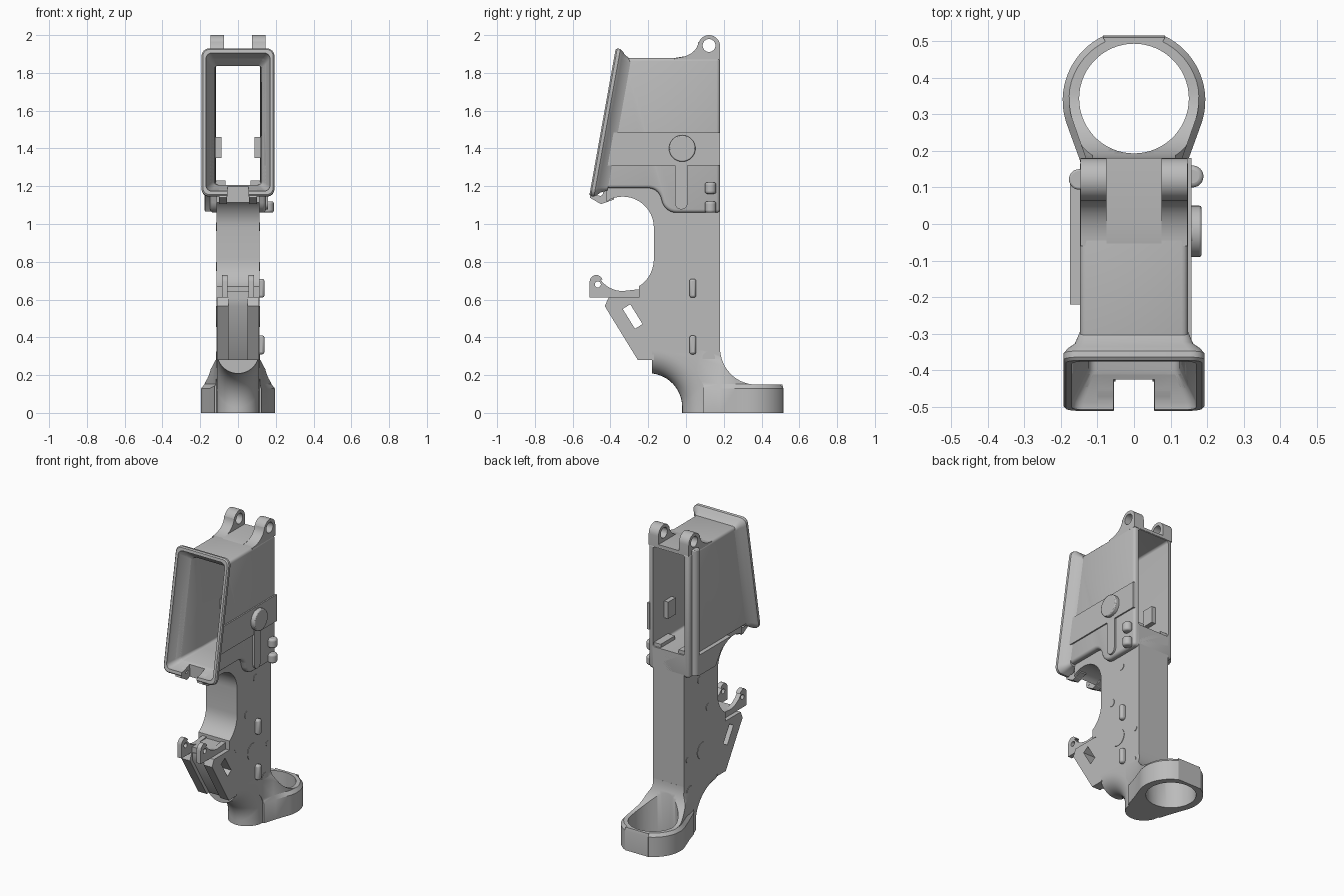
import bpy, bmesh, math
from mathutils import Vector

cube = bpy.data.objects.get("Cube")
if cube:
    bpy.data.objects.remove(cube, do_unlink=True)

mat = bpy.data.materials.new("light grey")
mat.use_nodes = True
GREY = (0.5, 0.5, 0.5, 1)
mat.diffuse_color = GREY
mat.node_tree.nodes["Principled BSDF"].inputs["Base Color"].default_value = GREY


def loft(name, rings):
    """Closed solid through equal-length rings of points."""
    bm = bmesh.new()
    loops = [[bm.verts.new(p) for p in ring] for ring in rings]
    n = len(loops[0])
    for a, b in zip(loops, loops[1:]):
        for i in range(n):
            bm.faces.new((a[i], a[(i + 1) % n], b[(i + 1) % n], b[i]))
    bm.faces.new(loops[0])
    bm.faces.new(loops[-1])
    bmesh.ops.recalc_face_normals(bm, faces=bm.faces)
    mesh = bpy.data.meshes.new(name)
    bm.to_mesh(mesh)
    bm.free()
    obj = bpy.data.objects.new(name, mesh)
    bpy.context.collection.objects.link(obj)
    mesh.materials.append(mat)
    return obj


def side(name, pts, x0, x1):
    """Extrude a (y, z) profile across x."""
    return loft(name, [[(x, y, z) for y, z in pts] for x in (x0, x1)])


def plan(name, pts, z0, z1):
    return loft(name, [[(x, y, z) for x, y in pts] for z in (z0, z1)])


def box(name, x, y, z):
    return side(name, [(y[0], z[0]), (y[1], z[0]), (y[1], z[1]), (y[0], z[1])], *x)


def arc(cy, cz, r, a0, a1, n=12, rz=None):
    out = []
    for i in range(n + 1):
        a = math.radians(a0 + (a1 - a0) * i / n)
        out.append((cy + r * math.cos(a), cz + (rz or r) * math.sin(a)))
    return out


def disc(name, y, z, r, x0, x1):
    return side(name, arc(y, z, r, 0, 352.5, 47), x0, x1)


def boolean(obj, tool, op="DIFFERENCE"):
    mod = obj.modifiers.new(op.lower(), "BOOLEAN")
    mod.operation, mod.solver, mod.object = op, "EXACT", tool
    bpy.context.view_layer.objects.active = obj
    bpy.ops.object.modifier_apply(modifier=mod.name)
    bpy.data.objects.remove(tool, do_unlink=True)


def bevel(obj, width, segments=2):
    mod = obj.modifiers.new("bevel", "BEVEL")
    mod.width, mod.segments, mod.limit_method = width, segments, "ANGLE"
    mod.angle_limit = math.radians(50)


# Slanted mouth frame: U runs along the lip, N points into the body
MID = Vector((0, -0.442, 1.54))
U = Vector((0, 0.14, 0.78)).normalized()
N = Vector((0, U.z, -U.y))
CORNERS = ((1, 1, 0), (-1, 1, 90), (-1, -1, 180), (1, -1, 270))


def mouth_ring(depth, w, h, r):
    pts = []
    for sx, su, a in CORNERS:
        pts += arc(sx * (w - r), su * (h - r), r, a, a + 90, 6)
    return [tuple(MID + Vector((x, 0, 0)) + U * u + N * depth) for x, u in pts]


def y_ring(y, w, z0, z1, r):
    pts = []
    for sx, sz, a in CORNERS:
        pts += arc(sx * (w - r), z1 - r if sz > 0 else z0 + r, r, a, a + 90, 6)
    return [(x, y, z) for x, z in pts]


def mouth_cutter():
    return loft("mouth_cutter", [mouth_ring(-0.05, 0.173, 0.378, 0.03),
                                 mouth_ring(0.02, 0.168, 0.368, 0.03),
                                 mouth_ring(0.10, 0.125, 0.32, 0.02),
                                 y_ring(-0.2, 0.12, 1.207, 1.865, 0.015),
                                 y_ring(0.25, 0.115, 1.207, 1.865, 0.015)])


def notch_cutter():
    return box("notch_cutter", (-0.056, 0.056), (-0.6, -0.425), (1.05, 1.26))


# Flared mouth, notched at the bottom
lip = loft("flared_mouth", [mouth_ring(0, 0.186, 0.39, 0.035),
                            mouth_ring(0.008, 0.193, 0.397, 0.04),
                            mouth_ring(0.025, 0.193, 0.397, 0.04),
                            mouth_ring(0.04, 0.182, 0.386, 0.04),
                            mouth_ring(0.055, 0.162, 0.37, 0.03),
                            mouth_ring(0.09, 0.148, 0.352, 0.02)])
boolean(lip, mouth_cutter())
boolean(lip, notch_cutter())

# Upper housing with a sweeping lower edge
lower_edge = [(-0.46, 1.19), (-0.2, 1.19)] + arc(-0.2, 1.12, 0.07, 80, 20, 5)
lower_edge += arc(-0.05, 1.14, 0.08, 200, 270, 6)
housing = side("housing", lower_edge + [(0.18, 1.06), (0.18, 1.88), (-0.34, 1.88)], -0.148, 0.148)
bevel(housing, 0.018, 3)
bpy.context.view_layer.objects.active = housing
bpy.ops.object.modifier_apply(modifier="bevel")
boolean(housing, mouth_cutter())
boolean(housing, notch_cutter())

# Paired rounded ears on top, with a low floor between them
ear = arc(0.122, 1.942, 0.058, 0, 170, 14) + arc(-0.06, 1.965, 0.125, 0, -90, 8, 0.086)
ear += [(-0.06, 1.87), (0.18, 1.87)]
for sx, label in ((1, "left"), (-1, "right")):
    e = side("top_ear_" + label, ear, sx * 0.075, sx * 0.146)
    boolean(e, disc("ear_cutter", 0.122, 1.945, 0.034, -0.3, 0.3))
side("ear_floor", [(-0.06, 1.87), (-0.06, 1.879), (0, 1.889), (0.18, 1.889), (0.18, 1.87)],
     -0.075, 0.075)

# Solid centre body, with the curved finger opening on its front edge
body_pts = [(0.18, 0.33), (0.18, 1.2), (-0.42, 1.2), (-0.42, 1.115)]
body_pts += arc(-0.335, 0.98, 0.165, 115, 0, 14)
body_pts += arc(-0.335, 0.815, 0.165, 0, -90, 10, 0.17)
body_pts += [(-0.335, 0.61)] + arc(-0.24, 0.55, 0.06, 90, 0, 6) + [(-0.18, 0.33)]
body = side("centre_body", body_pts, -0.113, 0.113)
boolean(body, box("front_cutter", (-0.3, 0.3), (-0.6, -0.25), (0.4, 0.72)))
boolean(body, mouth_cutter())

# Lugs around the finger opening, and plain pads inside the mouth
guard = [(-0.2, 0.61), (-0.51, 0.61)] + arc(-0.475, 0.695, 0.035, 180, 20, 8)
guard += arc(-0.335, 0.79, 0.145, 215, 270, 8) + [(-0.2, 0.66)]
upper = [(-0.51, 1.14), (-0.45, 1.105), (-0.38, 1.13), (-0.38, 1.2), (-0.49, 1.2)]
for sx, label in ((1, "left"), (-1, "right")):
    g = side("lower_lug_" + label, guard, sx * 0.055, sx * 0.085)
    boolean(g, disc("lug_cutter", -0.467, 0.68, 0.016, -0.3, 0.3))
    u = side("upper_lug_" + label, upper, sx * 0.057, sx * 0.1)
    boolean(u, disc("lug_cutter", -0.455, 1.165, 0.016, -0.3, 0.3))
    boolean(u, mouth_cutter())
    box("floor_pad_" + label, (sx * 0.065, sx * 0.125), (0.02, 0.17), (1.2, 1.23))
    box("wall_pad_" + label, (sx * 0.088, sx * 0.125), (-0.02, 0.06), (1.35, 1.46))
box("guard_bridge", (-0.056, 0.056), (-0.4, -0.2), (0.61, 0.645))

# Sloping block with a recessed front strip and a side window
wedge = side("sloping_block", [(-0.17, 0.61), (-0.41, 0.61), (-0.43, 0.565), (-0.255, 0.28),
                               (-0.17, 0.28)], -0.112, 0.112)
boolean(wedge, side("strip_cutter", [(-0.5, 0.7), (-0.405, 0.7), (-0.405, 0.565), (-0.22, 0.265),
                                     (-0.22, 0.2), (-0.5, 0.2)], -0.05, 0.05))
boolean(wedge, side("window_cutter", [(-0.335, 0.55), (-0.295, 0.575), (-0.23, 0.47),
                                      (-0.27, 0.445)], -0.2, 0.2))


# Base: chamfered plan outline trimmed by side and front outlines, then bored
def base_ring(z, inset):
    r, back = 0.195 - inset, 0.515 - inset * 0.3
    half = [(0.113, -0.18), (0.113, 0.06), (0.15 - inset, 0.18)]
    half += arc(0, 0.338, r, -22, 64, 18) + [(0.085, back)]
    half += [(-x, y) for x, y in reversed(half)]
    return [(x, y, z) for x, y in half]


base = loft("ring_base", [base_ring(0, 0), base_ring(0.13, 0), base_ring(0.152, 0.018),
                          base_ring(0.34, 0.018)])


def trim_ring(x):
    """Side outline whose front sweep rises and turns back towards the edges."""
    rise = 0.113 - math.sqrt(max(0, 0.113 ** 2 - x * x))
    pts = [(0.53, -0.05), (0.53, 0.15)] + arc(0.37, 0.345, 0.19, 270, 180, 14, 0.195)
    pts += [(0.18, 0.45), (-0.19, 0.45)]
    sweep = arc(-0.2, 0.03, 0.18, 86, 0, 12)
    pts += [(y + rise * i / 12, z + rise) for i, (y, z) in enumerate(sweep)]
    return [(x, y, z) for y, z in pts + [(-0.02 + rise, -0.05)]]


slices = [0.113 * math.sin(math.radians(a)) for a in range(-90, 91, 10)]
boolean(base, loft("trim_cutter", [trim_ring(x) for x in [-0.3] + slices + [0.3]]), "INTERSECT")
flare = [(0.113, 0.4), (0.113, 0.29), (0.196, 0.135), (0.196, -0.05)]
flare += [(-x, z) for x, z in reversed(flare)]
boolean(base, loft("flare_cutter", [[(x, y, z) for x, z in flare] for y in (-0.4, 0.6)]),
        "INTERSECT")
boolean(base, plan("bore_cutter", arc(0, 0.343, 0.15, 0, 354, 59), -0.1, 0.6))

# Raised panel, round boss and its slim arm on the left
panel = side("side_panel", [(-0.43, 1.31), (0.18, 1.31), (0.18, 1.485), (-0.385, 1.485)],
             0.14, 0.157)
boolean(panel, mouth_cutter())
bevel(disc("round_boss", -0.02, 1.4, 0.07, 0.14, 0.185), 0.006)
slim = arc(-0.025, 1.44, 0.033, 0, 180, 10) + arc(-0.025, 1.11, 0.033, 180, 360, 10)
side("slim_arm", slim, 0.14, 0.16)

# Barrel-shaped lugs on the left
for z in (1.09, 1.19):
    lug = plan("barrel_lug", arc(0.16, 0.13, 0.03, 0, 345, 23), z - 0.03, z + 0.03)
    bevel(lug, 0.012, 3)

# Long rod and ledge on the right
bevel(plan("long_rod", arc(-0.15, 0.122, 0.028, 0, 345, 23), 1.07, 1.9), 0.005)
side("side_ledge", [(0.12, 1.065), (-0.06, 1.065), (-0.12, 1.15), (-0.22, 1.2), (0.12, 1.2)],
     -0.14, -0.175)

# Small stop bars and shallow round marks
for z in (0.66, 0.36):
    bevel(box("stop_bar", (0.1, 0.14), (0.018, 0.054), (z - 0.05, z + 0.05)), 0.012)
for y, z, r in ((-0.01, 0.51, 0.055), (0.12, 0.29, 0.034), (-0.07, 0.775, 0.024),
                (0.02, 0.985, 0.022), (0.145, 0.505, 0.017)):
    for sx in (1, -1):
        disc("round_mark", y, z, r, sx * 0.11, sx * 0.116)

# Smooth shading with sharp edges kept
bpy.ops.object.select_all(action="DESELECT")
for obj in bpy.context.scene.objects:
    if obj.type == "MESH":
        obj.select_set(True)
        bpy.context.view_layer.objects.active = obj
bpy.ops.object.shade_smooth_by_angle(angle=math.radians(35))
